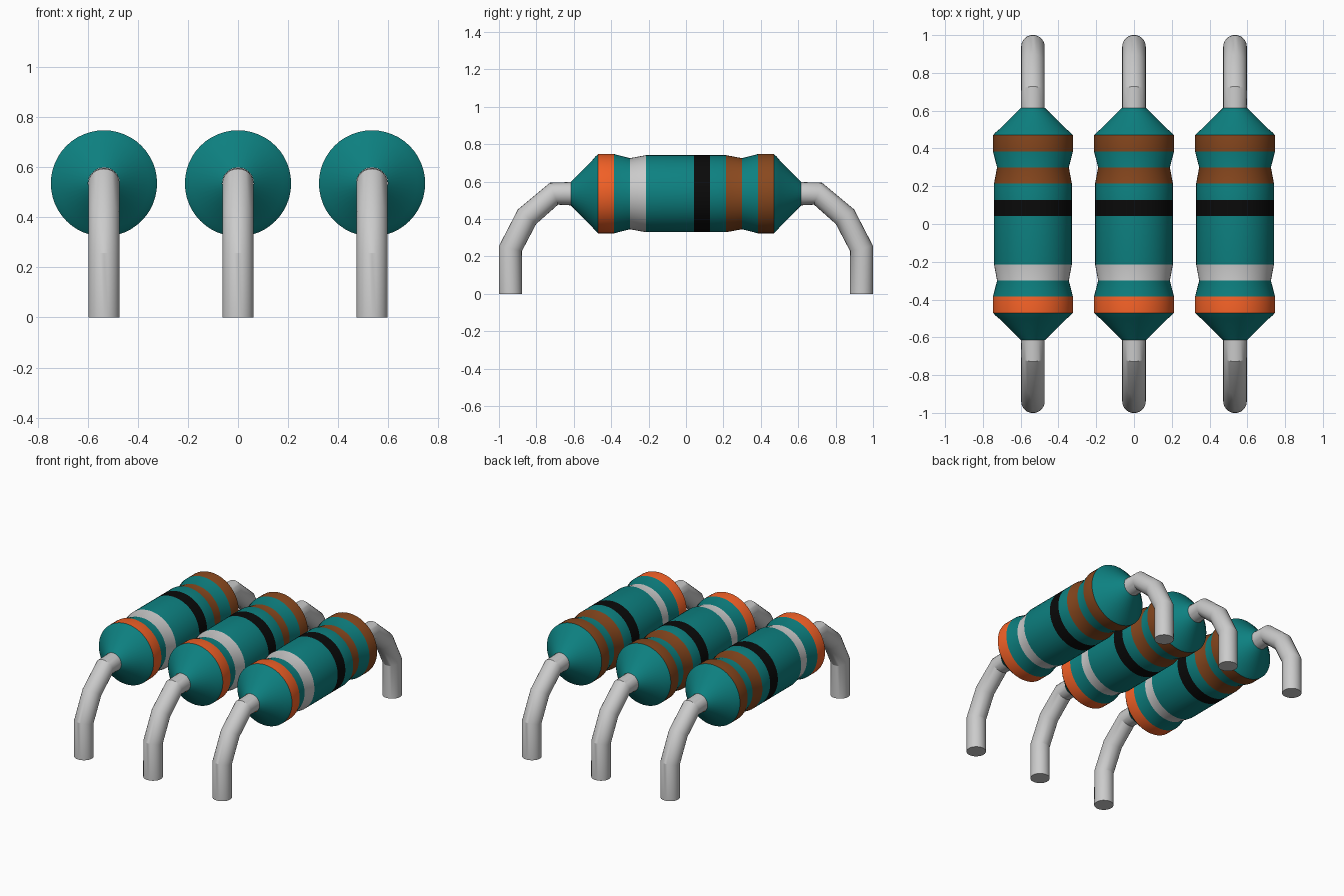
import bpy
import bmesh
from math import cos, sin, pi, radians
from mathutils import Vector

if "Cube" in bpy.data.objects:
    bpy.data.objects.remove(bpy.data.objects["Cube"])

AXIS_Z = 0.535
SPACING = 0.535
WIRE_R = 0.0625


def material(name, rgb):
    m = bpy.data.materials.new(name)
    m.diffuse_color = (*rgb, 1)
    m.use_nodes = True
    m.node_tree.nodes["Principled BSDF"].inputs["Base Color"].default_value = m.diffuse_color
    return m


MATS = [material("teal", (0.004, 0.22, 0.22)),
        material("orange", (0.9, 0.12, 0.02)),
        material("silver", (0.6, 0.6, 0.6)),
        material("black", (0.003, 0.003, 0.003)),
        material("brown", (0.25, 0.065, 0.013))]
TEAL, ORANGE, SILVER, BLACK, BROWN = range(5)

# Body profile: y, radius, colour of the section that follows
BODY = [(-0.615, 0.063, TEAL), (-0.50, 0.18, TEAL), (-0.485, 0.198, TEAL),
        (-0.47, 0.212, ORANGE), (-0.385, 0.212, TEAL), (-0.30, 0.19, SILVER),
        (-0.214, 0.206, TEAL), (0.043, 0.206, BLACK), (0.128, 0.206, TEAL),
        (0.214, 0.206, BROWN), (0.30, 0.19, TEAL), (0.385, 0.212, BROWN),
        (0.47, 0.212, TEAL), (0.485, 0.198, TEAL), (0.50, 0.18, TEAL),
        (0.615, 0.063, TEAL)]

# Lead path in the y-z plane, from body end to foot
WIRE = [(0.61, 0.535), (0.706, 0.535), (0.85, 0.412), (0.9385, 0.242), (0.9385, 0)]


def tube(name, rings, sides, x, cap_end=False, colours=None):
    """Skin a tube through rings of (centre, radius, tangent) in the y-z plane."""
    bm = bmesh.new()
    loops = []
    for centre, r, tangent in rings:
        up = Vector((1, 0, 0)).cross(tangent).normalized()
        loops.append([bm.verts.new(centre + r * (Vector((cos(a), 0, 0)) + sin(a) * up))
                      for a in (2 * pi * i / sides for i in range(sides))])
    for k, (a, b) in enumerate(zip(loops, loops[1:])):
        for i in range(sides):
            j = (i + 1) % sides
            f = bm.faces.new((a[i], a[j], b[j], b[i]))
            f.material_index = colours[k] if colours else 0
    if cap_end:
        bm.faces.new(loops[-1])
    bmesh.ops.recalc_face_normals(bm, faces=bm.faces)
    mesh = bpy.data.meshes.new(name)
    bm.to_mesh(mesh)
    bm.free()
    if colours:
        for m in MATS:
            mesh.materials.append(m)
    ob = bpy.data.objects.new(name, mesh)
    ob.location.x = x
    bpy.context.collection.objects.link(ob)
    bpy.ops.object.select_all(action='DESELECT')
    ob.select_set(True)
    bpy.context.view_layer.objects.active = ob
    bpy.ops.object.shade_smooth_by_angle(angle=radians(25))
    return ob


def wire_rings(side):
    pts = [Vector((0, side * y, z)) for y, z in WIRE]
    rings = []
    for i, p in enumerate(pts):
        before = (p - pts[i - 1]).normalized() if i else Vector()
        after = (pts[i + 1] - p).normalized() if i < len(pts) - 1 else Vector()
        rings.append((p, WIRE_R, before + after))
    return rings


for n in range(3):
    x = (n - 1) * SPACING
    # Banded body
    tube(f"resistor_body_{n + 1}",
         [(Vector((0, y, AXIS_Z)), r, Vector((0, 1, 0))) for y, r, c in BODY],
         48, x, colours=[c for y, r, c in BODY])
    # Bent leads at both ends
    for side, label in ((-1, "front"), (1, "back")):
        tube(f"{label}_lead_{n + 1}", wire_rings(side), 24, x, cap_end=True)
